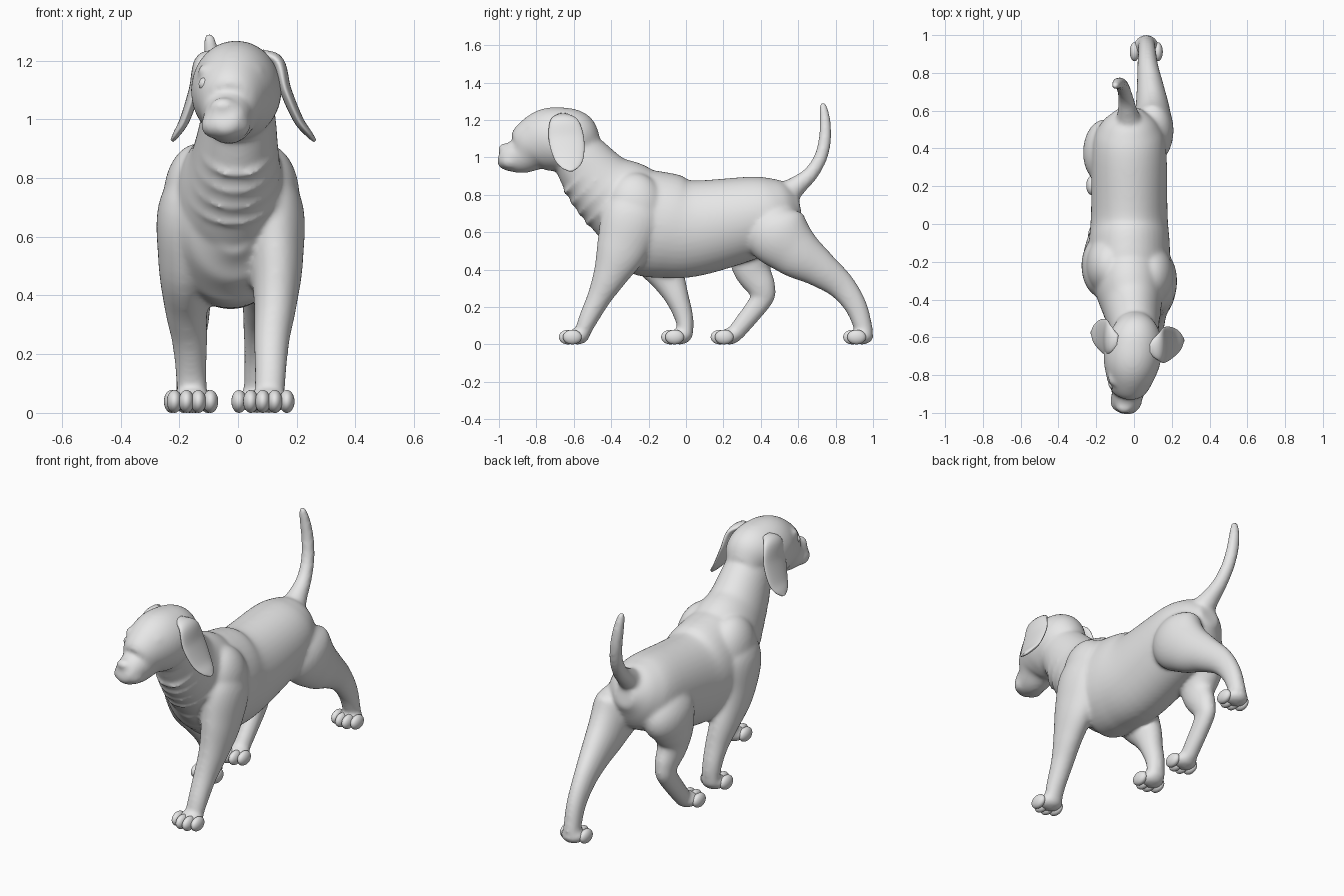
import bpy, bmesh, math
from mathutils import Vector, Matrix

old = bpy.data.objects.get("Cube")
if old:
    bpy.data.objects.remove(old, do_unlink=True)

coat = bpy.data.materials.new("grey_coat")
coat.use_nodes = True
grey = (.8, .8, .8, 1)
coat.diffuse_color = grey
coat.node_tree.nodes["Principled BSDF"].inputs["Base Color"].default_value = grey


def catmull_rom(a, b, c, d, t):
    linear = (c - a) * t
    square = (2 * a - 5 * b + 4 * c - d) * t ** 2
    cubic = (3 * b - a - 3 * c + d) * t ** 3
    return b + (linear + square + cubic) / 2


def smooth_path(sections, steps=6):
    """Interpolate sections of (x, y, z, side radius, depth radius)."""
    points = [Vector(section) for section in sections]
    before_first = 2 * points[0] - points[1]
    after_last = 2 * points[-1] - points[-2]
    padded = [before_first, *points, after_last]
    result = []
    for a, b, c, d in zip(padded, padded[1:], padded[2:], padded[3:]):
        result += [catmull_rom(a, b, c, d, i / steps) for i in range(steps)]
    return result + [points[-1]]


def loft(bm, sections, side=Vector((1, 0, 0)), count=40):
    """Skin elliptical sections along a smooth path, capped at both ends."""
    path = smooth_path(sections)
    centres = [Vector(section[:3]) for section in path]
    angles = [k * math.tau / count for k in range(count)]
    rings = []
    for i, section in enumerate(path):
        following = centres[min(i + 1, len(centres) - 1)]
        previous = centres[max(i - 1, 0)]
        tangent = (following - previous).normalized()
        across = (side - tangent * side.dot(tangent)).normalized()
        depth = tangent.cross(across)
        wide, deep = section[3], section[4]
        rings.append([bm.verts.new(centres[i] + across * wide * math.cos(angle)
                                   + depth * deep * math.sin(angle))
                      for angle in angles])
    for ring, after in zip(rings, rings[1:]):
        for k in range(count):
            j = (k + 1) % count
            bm.faces.new((ring[k], ring[j], after[j], after[k]))
    bm.faces.new(rings[0])
    bm.faces.new(rings[-1])


def ball(bm, location, radii, tilt=0):
    matrix = (Matrix.Translation(location) @ Matrix.Rotation(tilt, 4, 'X')
              @ Matrix.Diagonal((*radii, 1)))
    bmesh.ops.create_uvsphere(bm, u_segments=40, v_segments=24, radius=1, matrix=matrix)


def finish(bm, name):
    bmesh.ops.recalc_face_normals(bm, faces=bm.faces)
    for face in bm.faces:
        face.smooth = True
    mesh = bpy.data.meshes.new(name)
    bm.to_mesh(mesh)
    bm.free()
    mesh.materials.append(coat)
    ob = bpy.data.objects.new(name, mesh)
    bpy.context.collection.objects.link(ob)
    return ob


def midline(y):
    """Sideways sway of the spine: level trunk, then a slightly turned head."""
    ahead = y + .6
    if ahead < 0:
        return .005 + .13 * ahead
    return max(-.025, .005 - .1 * ahead)


def along_spine(stations):
    return [(midline(y), y, z, wide, deep) for y, z, wide, deep in stations]


body = bmesh.new()

# Torso: y, z, half width, half depth
torso = [(.61, .74, .06, .06), (.53, .725, .15, .16), (.4, .69, .195, .212),
         (.05, .622, .203, .257), (-.12, .636, .215, .283), (-.28, .655, .21, .275),
         (-.4, .645, .16, .2), (-.47, .63, .06, .09)]
loft(body, along_spine(torso))

# Neck, broad where it meets the shoulders
neck = [(-.2, .66, .19, .23), (-.33, .76, .185, .228), (-.455, .857, .152, .188),
        (-.57, 1, .127, .15), (-.64, 1.08, .11, .12)]
loft(body, along_spine(neck))

# Throat folds, as thin slanted discs around the neck
for step in range(4):
    y, z = -.385 - .05 * step, .785 + .045 * step
    ball(body, (midline(y), y, z),
         (.172 - .012 * step, .02, .216 - .014 * step), -.8)

# Head, nose, lips and brows
head = [(-.5, 1.05, .08, .08), (-.58, 1.09, .135, .15), (-.66, 1.1, .152, .167),
        (-.74, 1.09, .148, .17), (-.82, 1.058, .122, .145), (-.88, 1.015, .09, .105),
        (-.94, 1.003, .078, .08), (-.98, 1.005, .062, .064), (-.999, 1.01, .035, .038)]
loft(body, along_spine(head))
ball(body, (-.05, -.972, 1.045), (.045, .032, .03))
for side in (-1, 1):
    ball(body, (-.042 + side * .038, -.935, .98), (.047, .06, .045))
    ball(body, (-.025 + side * .07, -.82, 1.165), (.045, .04, .025))

# Tail: y, z, radius, leaning to one side as it rises
tail = [(.52, .79, .08), (.59, .845, .055), (.665, .91, .041), (.72, 1, .036),
        (.743, 1.1, .034), (.743, 1.2, .03), (.733, 1.27, .022), (.73, 1.293, .012)]
loft(body, [(-.03 - .15 * (z - .82), y, z, r, r) for y, z, r in tail])


def leg(name, side, path, build, drift, paw_lead):
    """Loft one leg and set a paw with four toes at its end."""
    sections = []
    for i, ((y, z), (spread, wide, deep)) in enumerate(zip(path, build)):
        middle = -.025 - drift * i / (len(path) - 1)
        sections.append((middle + side * spread, y, z, wide, deep))
    loft(body, sections)
    paw_x, paw_y = sections[-1][0], sections[-1][1] - paw_lead
    ball(body, (paw_x, paw_y, .042), (.068, .062, .043))
    toes = bmesh.new()
    for k in range(4):
        offset = k - 1.5
        forward = .05 if abs(offset) < 1 else .028
        ball(toes, (paw_x + offset * .041, paw_y - forward, .039), (.026, .05, .039))
    finish(toes, name + "_toes")


# Spread from the midline, half width, half depth: shared by each pair
front_build = [(.07, .05, .06), (.135, .107, .16), (.155, .092, .14), (.152, .073, .094),
               (.14, .061, .065), (.135, .053, .05), (.13, .052, .038)]
hind_build = [(.06, .05, .06), (.12, .112, .17), (.132, .095, .142), (.125, .074, .102),
              (.115, .056, .076), (.115, .048, .06), (.115, .046, .047)]

# Mid-stride paths: y, z from the trunk to the paw
leg("left_front", 1, [(-.25, .86), (-.28, .71), (-.34, .52), (-.405, .37),
                      (-.465, .25), (-.53, .12), (-.56, .04)], front_build, 0, .02)
leg("right_front", -1, [(-.2, .86), (-.23, .71), (-.19, .52), (-.1, .36),
                        (-.048, .25), (-.01, .14), (0, .04)], front_build, 0, .033)
leg("left_hind", 1, [(.42, .77), (.47, .62), (.58, .5), (.71, .408),
                     (.828, .315), (.91, .2), (.957, .06)], hind_build, .025, .017)
leg("right_hind", -1, [(.42, .77), (.39, .62), (.355, .5), (.355, .4),
                       (.405, .3), (.4, .235), (.265, .06)], hind_build, .025, .033)

# Rounded shoulder blades
for side, y in ((1, -.27), (-1, -.22)):
    ball(body, (-.022 + side * .11, y, .735), (.122, .16, .185), .15)

# Fuse the overlapping masses into one soft skin
skin = finish(body, "body")
fuse = skin.modifiers.new("fuse", 'REMESH')
fuse.mode = 'VOXEL'
fuse.voxel_size = .01
fuse.use_smooth_shade = True
soften = skin.modifiers.new("soften", 'SMOOTH')
soften.factor = .5
soften.iterations = 16

# Hanging ears: outward swing, z, half width, half thickness
flap = [(-.02, 1.225, .03, .014), (.035, 1.195, .075, .022), (.062, 1.1, .094, .02),
        (.105, 1, .08, .017), (.142, .95, .05, .012), (.162, .927, .012, .006)]
for name, side, swing, y in (("left_ear", 1, 1, -.64), ("right_ear", -1, .77, -.6)):
    ear = bmesh.new()
    loft(ear, [(side * (.1 + swing * out), y + .15 * (1.1 - z), z, wide, thick)
               for out, z, wide, thick in flap], side=Vector((0, 1, 0)))
    finish(ear, name)

# Eyes
for name, side in (("left_eye", 1), ("right_eye", -1)):
    eye = bmesh.new()
    ball(eye, (-.027 + side * .08, -.85, 1.12), (.027, .025, .025))
    finish(eye, name)
